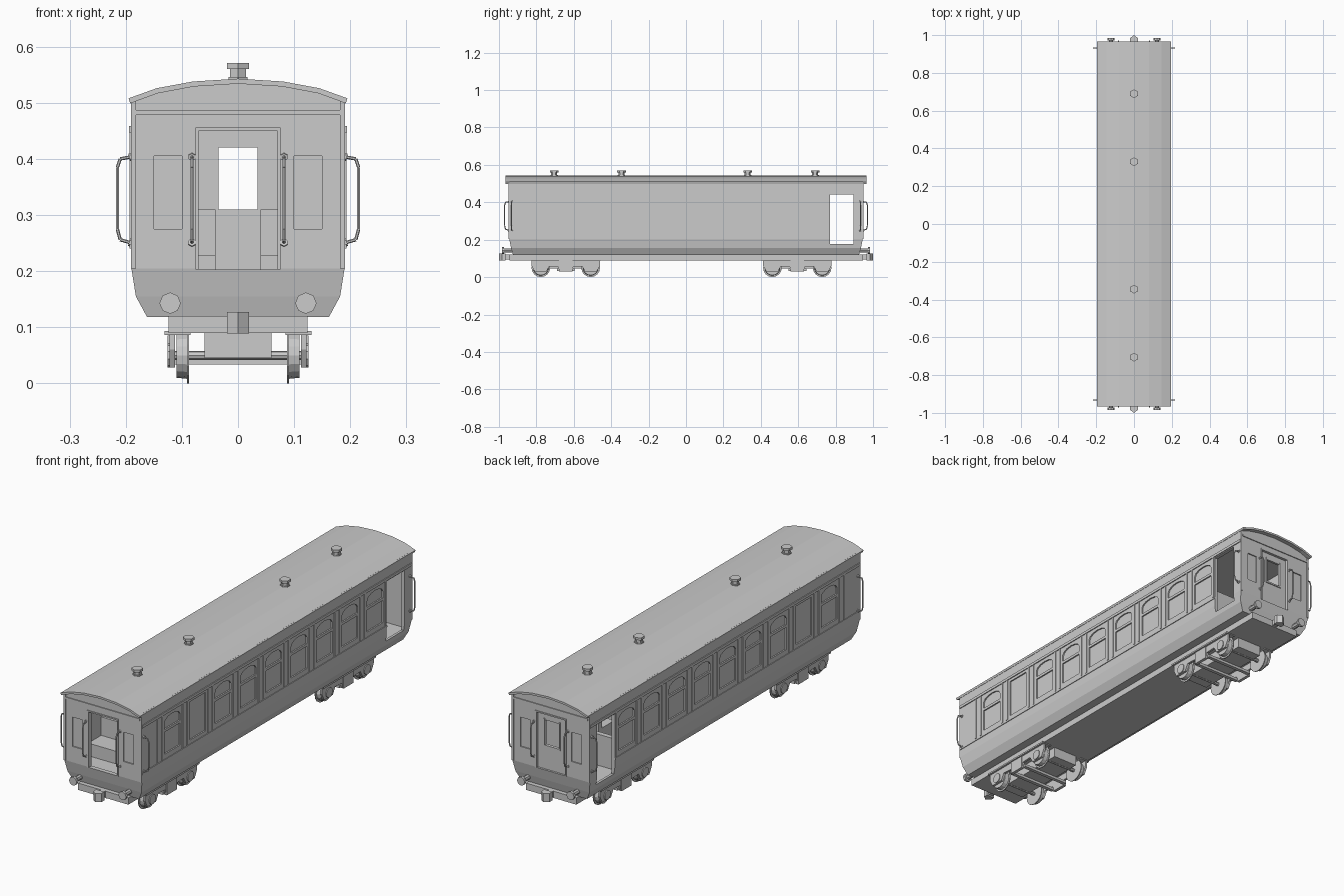
import bpy, bmesh, math
from mathutils import Vector, Matrix

if "Cube" in bpy.data.objects:
    bpy.data.objects.remove(bpy.data.objects["Cube"])


def finish(name, bm):
    bmesh.ops.recalc_face_normals(bm, faces=bm.faces)
    me = bpy.data.meshes.new(name)
    bm.to_mesh(me)
    bm.free()
    ob = bpy.data.objects.new(name, me)
    bpy.context.collection.objects.link(ob)
    return ob


def box(bm, x0, x1, y0, y1, z0, z1):
    c = Vector(((x0 + x1) / 2, (y0 + y1) / 2, (z0 + z1) / 2))
    s = (abs(x1 - x0), abs(y1 - y0), abs(z1 - z0))
    bmesh.ops.create_cube(bm, size=1, matrix=Matrix.LocRotScale(c, None, s))


def prism(bm, pts, axis, a, b):
    # extrude a 2D outline along x (pts are y,z) or along y (pts are x,z)
    place = (lambda p, t: (t, p[0], p[1])) if axis == 'x' else (lambda p, t: (p[0], t, p[1]))
    lo = [bm.verts.new(place(p, a)) for p in pts]
    hi = [bm.verts.new(place(p, b)) for p in pts]
    n = len(pts)
    bm.faces.new(lo)
    bm.faces.new(hi[::-1])
    for i in range(n):
        bm.faces.new((lo[i], hi[i], hi[(i + 1) % n], lo[(i + 1) % n]))


def rod(bm, p, q, r, n=8, r2=None):
    p, q = Vector(p), Vector(q)
    d = q - p
    m = Matrix.Translation((p + q) / 2) @ d.to_track_quat('Z', 'Y').to_matrix().to_4x4()
    bmesh.ops.create_cone(bm, cap_ends=True, segments=n, radius1=r, radius2=r if r2 is None else r2,
                          depth=d.length, matrix=m)


def cut(ob, bm):
    cutter = finish("cutter", bm)
    cutter.hide_render = True
    mod = ob.modifiers.new("cut", 'BOOLEAN')
    mod.operation, mod.solver, mod.object = 'DIFFERENCE', 'EXACT', cutter
    bpy.context.view_layer.objects.active = ob
    bpy.ops.object.modifier_apply(modifier=mod.name)
    bpy.data.objects.remove(cutter)


# body: stacked rectangles tucked in towards the bottom
bm = bmesh.new()
rings = []
for z, hx, hy in [(.118, .162, .925), (.155, .182, .935), (.205, .19, .945), (.51, .19, .945)]:
    rings.append([bm.verts.new((x * hx, y * hy, z)) for x, y in ((-1, -1), (1, -1), (1, 1), (-1, 1))])
bm.faces.new(rings[0])
bm.faces.new(rings[-1])
for a, b in zip(rings, rings[1:]):
    for i in range(4):
        bm.faces.new((a[i], a[(i + 1) % 4], b[(i + 1) % 4], b[i]))
body = finish("body", bm)

# hollow interior
bm = bmesh.new()
box(bm, -.174, .174, -.925, .925, .172, .498)
cut(body, bm)

# side doorways at the back, doorways in both ends
bm = bmesh.new()
box(bm, -.3, .3, .77, .895, .176, .443)
cut(body, bm)
bm = bmesh.new()
box(bm, -.07, .07, -1, 1, .203, .45)
cut(body, bm)

# shallow recesses for the side windows and end panels
PITCH, START = .1775, -.82
bm = bmesh.new()
for s in (-1, 1):
    for k in range(9):
        c = START + PITCH * (k + .5)
        if k == 1:
            box(bm, s * .184, s * .2, c - .055, c + .055, .265, .435)
            continue
        box(bm, s * .184, s * .2, c - .055, c + .055, .27, .368)
        arch = [(c + .055, .38)] + [(c + .055 * math.cos(t * math.pi / 6), .408 + .025 * math.sin(t * math.pi / 6))
                                    for t in range(7)] + [(c - .055, .38)]
        prism(bm, arch, 'x', s * .184, s * .2)
    for x in (-.125, .125):
        box(bm, x - .025, x + .025, s * .94, s * .96, .275, .405)
cut(body, bm)

# raised strips between windows and horizontal mouldings
bm = bmesh.new()
for s in (-1, 1):
    for k in range(10):
        y = START + PITCH * k
        for d in (-.016, .016):
            if y + d < .765:
                box(bm, s * .188, s * .193, y + d - .004, y + d + .004, .25, .447)
    box(bm, s * .188, s * .194, -.945, .945, .447, .459)
    box(bm, s * .188, s * .193, -.945, .77, .24, .248)
    box(bm, -.182, .182, s * .943, s * .949, .478, .487)
    for t in (-1, 1):
        box(bm, t * .182, t * .191, s * .943, s * .948, .205, .505)
        box(bm, t * .07, t * .076, s * .943, s * .948, .203, .455)
    box(bm, -.076, .076, s * .943, s * .948, .45, .456)
finish("mouldings", bm)

# arched roof with gable infill
half = [(0, .543), (.08, .538), (.145, .526), (.195, .508)]
arc = [(-x, z) for x, z in half[:0:-1]] + half
bm = bmesh.new()
prism(bm, arc + [(x * .985, z - .009) for x, z in arc[::-1]], 'y', -.965, .965)
finish("roof", bm)
bm = bmesh.new()
prism(bm, [(-.19, .499)] + [(x * .974, z - .005) for x, z in arc] + [(.19, .499)], 'y', -.945, .945)
finish("gable_infill", bm)

# roof ventilators
bm = bmesh.new()
for y in (-.705, -.345, .33, .69):
    rod(bm, (0, y, .535), (0, y, .546), .02, 6)
    rod(bm, (0, y, .54), (0, y, .562), .016, 6)
    rod(bm, (0, y, .56), (0, y, .571), .023, 6)
finish("roof_vents", bm)

# closed back door with its window opening
bm = bmesh.new()
box(bm, -.07, .07, .926, .936, .203, .31)
box(bm, -.07, .07, .926, .936, .42, .45)
for s in (-1, 1):
    box(bm, s * .035, s * .07, .926, .936, .31, .42)
    box(bm, s * .035, s * .041, .934, .94, .303, .427)
box(bm, -.041, .041, .934, .94, .303, .31)
finish("back_door", bm)

# seats on both sides of the aisle
bm = bmesh.new()
for s in (-1, 1):
    for k in range(9):
        y = START + .02 + PITCH * k
        box(bm, s * .04, s * .174, y, y + .09, .172, .228)
        box(bm, s * .04, s * .174, y + .09, y + .112, .172, .31)
finish("seats", bm)

# grab rails on sides and ends
bm = bmesh.new()
for s in (-1, 1):
    for t in (-1, 1):
        zs = [(.0, .25), (.021, .256), (.026, .275), (.026, .385), (.021, .4), (.0, .404)]
        side = [(s * (.189 + o), t * .932, z) for o, z in zs]
        end = [(s * .082, t * (.944 + o), z) for o, z in zs]
        for path in (side, end):
            for p, q in zip(path, path[1:]):
                rod(bm, p, q, .003, 6)
            for p, q in ((path[0], path[1]), (path[-1], path[-2])):
                rod(bm, p, Vector(p).lerp(Vector(q), .25), .007, 6)
finish("grab_rails", bm)

# underframe
bm = bmesh.new()
box(bm, -.124, .124, -.945, .945, .09, .12)
finish("underframe", bm)

# buffers and couplers
bm = bmesh.new()
for s in (-1, 1):
    for x in (-.121, .121):
        rod(bm, (x, s * .92, .143), (x, s * .975, .143), .011, 8)
        rod(bm, (x, s * .972, .143), (x, s * .984, .143), .019, 8)
finish("buffers", bm)
bm = bmesh.new()
for s in (-1, 1):
    box(bm, -.011, .011, s * .93, s * .975, .095, .12)
    prism_pts = [(-.02, .965), (.02, .965), (.02, .985), (0, 1.0), (-.02, .985)]
    lo = [bm.verts.new((x, s * y, .089)) for x, y in prism_pts]
    f = bm.faces.new(lo)
    ext = bmesh.ops.extrude_face_region(bm, geom=[f], use_keep_orig=True)
    bmesh.ops.translate(bm, vec=(0, 0, .038), verts=[v for v in ext['geom'] if isinstance(v, bmesh.types.BMVert)])
finish("couplers", bm)

# bogies: side frames, cross members, wheels and axles
right = [(.182, .093), (.182, .06), (.165, .028), (.105, .028), (.088, .058), (.04, .055), (.035, .032)]
outline = right + [(-y, z) for y, z in right[::-1]]
for name, yc in (("front", -.643), ("back", .595)):
    bm = bmesh.new()
    for s in (-1, 1):
        prism(bm, [(yc + y, z) for y, z in outline], 'x', s * .112, s * .122)
        box(bm, s * .085, s * .131, yc - .185, yc + .185, .086, .093)
        box(bm, s * .112, s * .126, yc - .035, yc + .035, .03, .085)
        for d in (-.133, .133):
            rod(bm, (s * .12, yc + d, .05), (s * .126, yc + d, .05), .022, 10)
    box(bm, -.06, .06, yc - .18, yc + .18, .045, .091)
    for d in (-.04, .04):
        box(bm, -.115, .115, yc + d - .008, yc + d + .008, .034, .046)
    finish(name + "_bogie_frame", bm)
    bm = bmesh.new()
    for d in (-.133, .133):
        y = yc + d
        rod(bm, (-.115, y, .05), (.115, y, .05), .008, 8)
        for s in (-1, 1):
            rod(bm, (s * .087, y, .05), (s * .091, y, .05), .05, 16)
            rod(bm, (s * .09, y, .05), (s * .11, y, .05), .042, 16, .04)
    finish(name + "_wheels", bm)
